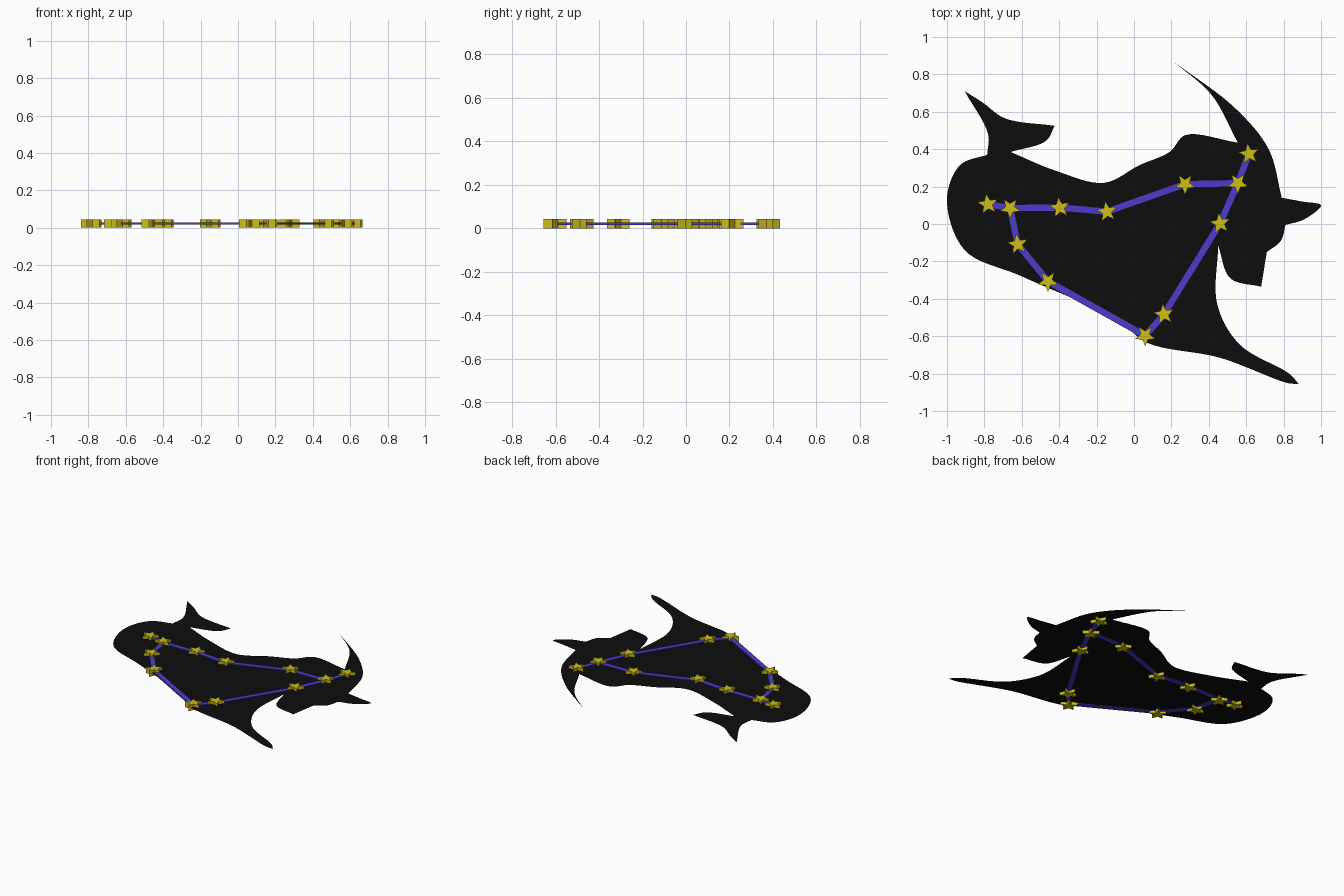
import bpy, bmesh, math
from mathutils import Vector

if "Cube" in bpy.data.objects:
    bpy.data.objects.remove(bpy.data.objects["Cube"])

MID, STAR_H, LINE_H, LINE_W = 0.022, 0.043, 0.012, 0.034


def material(name, color):
    m = bpy.data.materials.new(name)
    m.diffuse_color = (*color, 1)
    m.use_nodes = True
    m.node_tree.nodes["Principled BSDF"].inputs["Base Color"].default_value = m.diffuse_color
    return m


BLACK = material("night_black", (0.004, 0.004, 0.004))
PURPLE = material("line_purple", (0.075, 0.045, 0.6))
YELLOW = material("star_yellow", (0.62, 0.52, 0.008))


def flat_part(name, points, z, height, mat):
    """Fill an outline at height z and extrude it upwards (height 0 = sheet)."""
    bm = bmesh.new()
    face = bm.faces.new([bm.verts.new((p[0], p[1], z)) for p in points])
    bm.normal_update()
    if face.normal.z < 0:
        face.normal_flip()
    if height:
        res = bmesh.ops.extrude_face_region(bm, geom=[face], use_keep_orig=True)
        verts = [g for g in res["geom"] if isinstance(g, bmesh.types.BMVert)]
        bmesh.ops.translate(bm, verts=verts, vec=(0, 0, height))
        bmesh.ops.recalc_face_normals(bm, faces=bm.faces[:])
    else:
        bmesh.ops.triangulate(bm, faces=bm.faces[:])
    me = bpy.data.meshes.new(name)
    bm.to_mesh(me)
    bm.free()
    me.materials.append(mat)
    ob = bpy.data.objects.new(name, me)
    bpy.context.collection.objects.link(ob)
    return ob


def spline(pts, steps=8):
    """Smooth centripetal curve through the points, first point left out."""
    p = [Vector(q) for q in pts]
    p = [2 * p[0] - p[1]] + p + [2 * p[-1] - p[-2]]
    out = []
    for a, b, c, d in zip(p, p[1:], p[2:], p[3:]):
        t1 = (b - a).length ** 0.5
        t2 = t1 + (c - b).length ** 0.5
        t3 = t2 + (d - c).length ** 0.5
        for i in range(1, steps + 1):
            t = t1 + (t2 - t1) * i / steps
            ab = a.lerp(b, t / t1)
            bc = b.lerp(c, (t - t1) / (t2 - t1))
            cd = c.lerp(d, (t - t2) / (t3 - t2))
            out.append(ab.lerp(bc, t / t2).lerp(bc.lerp(cd, (t - t1) / (t3 - t1)),
                                                (t - t1) / (t2 - t1)))
    return out


# Goat silhouette: smooth runs, each starting at the corner where the last ended
tail_tip = (-.905, .71)
runs = [
    [(-.81, .65), (-.69, .565), (-.425, .525)],                    # tail fin, top
    [(-.47, .445), (-.66, .385)],                                  # tail fin, bottom
    [(-.42, .285), (-.16, .22), (.03, .315), (.19, .385), (.275, .475), (.555, .435)],  # back
    [(.415, .69), (.22, .862)],                                    # horn, inside
    [(.54, .62), (.72, .40), (.79, .14)],                          # horn, outside
    [(.90, .12), (1.0, .10), (.91, .025), (.81, -.005)],           # ear
    [(.785, -.09), (.71, -.15)],                                   # cheek
    [(.68, -.335)],                                                # muzzle
    [(.515, -.29), (.45, -.115)],                                  # jaw
    [(.445, -.43), (.565, -.645), (.83, -.80), (.88, -.855)],      # chest and leg
    [(.82, -.85), (.46, -.715), (.07, -.635), (-.085, -.515), (-.60, -.28), (-.905, -.14),
     (-1.0, .13), (-.93, .315), (-.785, .37)],                     # belly and rump
    [(-.78, .48), tail_tip],                                       # tail stem
]
outline, corner = [], tail_tip
for run in runs:
    outline += spline([corner] + run)
    corner = run[-1]
flat_part("goat_silhouette", outline, MID, 0, BLACK)

# Stars: a closed loop around the body, then one spur on the tail and one on the horn
stars = [(-.662, .085), (-.397, .088), (-.145, .066), (.273, .213), (.555, .218), (.46, .003),
         (.16, -.483), (.06, -.597), (-.46, -.306), (-.622, -.108),
         (-.782, .106), (.614, .375)]
pointing_down = {0, 3, 4, 7, 8}
for i, (x, y) in enumerate(stars):
    start = -90 if i in pointing_down else 98
    pts = []
    for k in range(10):
        r = 0.025 if k % 2 else 0.058
        a = math.radians(start + 36 * k)
        pts.append((x + r * math.cos(a), y + r * math.sin(a)))
    flat_part(f"star_{i + 1}", pts, 0, STAR_H, YELLOW)

# Flat bars linking the stars
links = [(i, (i + 1) % 10) for i in range(10)] + [(10, 0), (4, 11)]
for a, b in links:
    p, q = Vector(stars[a]), Vector(stars[b])
    d = (q - p).normalized()
    n = Vector((-d.y, d.x)) * LINE_W / 2
    flat_part(f"link_{a + 1}_{b + 1}", [p - n, q - n, q + n, p + n],
              MID - LINE_H / 2, LINE_H, PURPLE)
